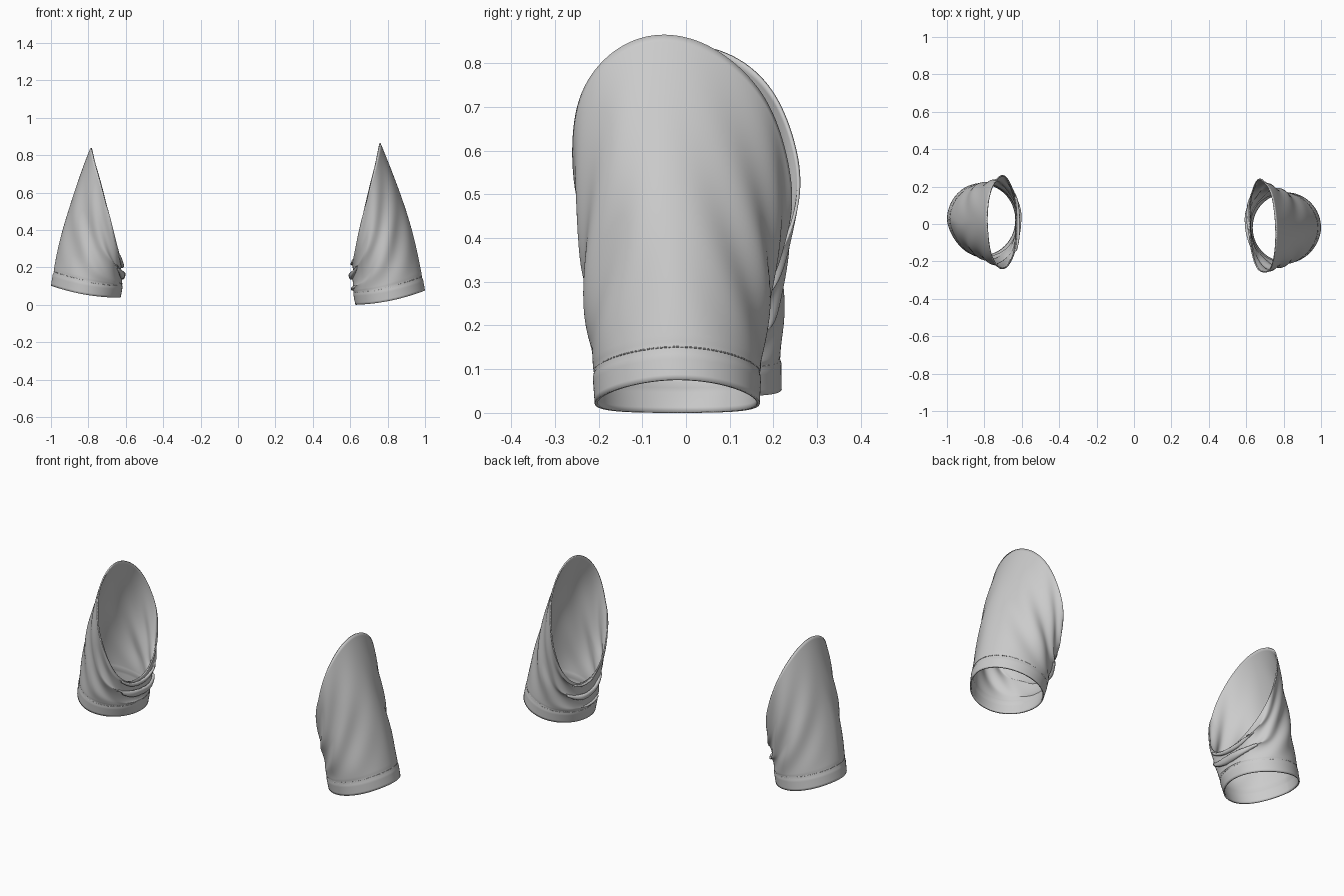
import bpy
from math import sin, cos, pi, copysign
from mathutils import Vector

if "Cube" in bpy.data.objects:
    bpy.data.objects.remove(bpy.data.objects["Cube"])

SEG, HEM, ROWS = 112, 6, 44   # around, rows in hem band, rows in body


def power(x, e):
    return copysign(abs(x) ** e, x)


def fold_offset(a, s, ph):
    """Radial, vertical cloth displacement at angle a, height fraction s."""
    under = ((1 - cos(a)) / 2) ** 3          # 1 at the underarm, 0 outside
    fade = sin(pi * min(s * 1.1, 1)) if s < 0.5 else 1 - 0.7 * (s - 0.5) * 2
    r = 0.004 * fade * sin(4 * a + 4 * s + ph)
    # diagonal pull lines running from the underarm to the shoulder
    side = abs(sin(a)) ** 1.5
    d = abs((a + pi) % (2 * pi) - pi)
    r += 0.007 * fade * side * sin(6 * d + 15 * s + ph)
    # bunched creases under the arm
    r += 0.008 * under * fade * sin(5 * pi * s + 1.5 * sin(a) + ph)
    z = 0.026 * under * fade * sin(5 * pi * s + 1.2 + 1.5 * sin(a) + ph)
    return r, z


def make_sleeve(name, side, p):
    rings = [[] for _ in range(HEM + ROWS + 1)]
    for i in range(SEG):
        a = 2 * pi * i / SEG
        c, s = cos(a), sin(a)
        # cuff: slightly pointed outside; armhole: boxy at the inner front
        cs = power(s, p["point"]) if c > 0 and s < 0 else s
        box = 0.85 if c < 0 and s < 0 else 1
        p0 = Vector((p["hem_x"] + p["hem_rx"] * c, p["hem_y"] + p["hem_ry"] * cs,
                     p["hem_z"] + p["hem_tilt"] * c + 0.008 * cos(2 * a)))
        p2 = Vector((p["arm_x"] + p["arm_rx"] * power(c, box),
                     p["arm_y"] + p["arm_ry"] * power(s, box) + p["arm_skew"] * c,
                     p["arm_z"] + p["arm_rz"] * c))
        bulge = 0.05 * c if c > 0 else 0.02 * c
        p1 = (p0 + p2) / 2 + Vector((bulge, (-0.028 if s > 0 else -0.008) * s, 0))
        vg = 0.072 / (2 * (p1 - p0).length)
        for j, ring in enumerate(rings):
            if j <= HEM:
                v, f = vg * j / HEM, 0
            else:
                f = (j - HEM) / ROWS
                v = vg + (1 - vg) * f
            q = p0 * (1 - v) ** 2 + p1 * 2 * v * (1 - v) + p2 * v * v
            r, dz = fold_offset(a, f, p["phase"])
            if j < HEM:
                r = 0.002
            elif j == HEM:
                r = -0.002
            q += Vector((c * r, s * r, dz))
            q.x *= side
            ring.append(q)

    # cloth tube
    verts = [q for ring in rings for q in ring]
    faces = []
    for j in range(len(rings) - 1):
        for i in range(SEG):
            k = (i + 1) % SEG
            f = [j * SEG + i, j * SEG + k, (j + 1) * SEG + k, (j + 1) * SEG + i]
            faces.append(f if side > 0 else f[::-1])
    me = bpy.data.meshes.new(name)
    me.from_pydata(verts, [], faces)
    me.shade_smooth()
    ob = bpy.data.objects.new(name, me)
    bpy.context.collection.objects.link(ob)
    sol = ob.modifiers.new("cloth_thickness", 'SOLIDIFY')
    sol.thickness = 0.007
    sol.offset = -1

    # twin rows of hem stitches
    cu = bpy.data.curves.new(name + "_stitches", 'CURVE')
    cu.dimensions = '3D'
    cu.bevel_depth = 0.0016
    cu.bevel_resolution = 0
    cu.use_fill_caps = True
    ring = rings[HEM]
    for dz in (-0.004, 0.004):
        for i in range(SEG):
            q, n = ring[i], ring[(i + 1) % SEG]
            sp = cu.splines.new('POLY')
            sp.points.add(1)
            for pt, co in zip(sp.points, (q, q.lerp(n, 0.65))):
                pt.co = (co.x, co.y, co.z + dz, 1)
    st = bpy.data.objects.new(name + "_stitches", cu)
    bpy.context.collection.objects.link(st)


# right and left sleeves, hanging slightly differently
make_sleeve("right_sleeve", 1, dict(
    hem_x=0.814, hem_rx=0.184, hem_y=-0.02, hem_ry=0.187, hem_z=0.030, hem_tilt=0.038,
    arm_x=0.688, arm_rx=0.075, arm_y=-0.010, arm_ry=0.25, arm_skew=-0.04,
    arm_z=0.55, arm_rz=0.315, phase=0.4, point=1.1))
make_sleeve("left_sleeve", -1, dict(
    hem_x=0.814, hem_rx=0.184, hem_y=0.022, hem_ry=0.195, hem_z=0.062, hem_tilt=0.032,
    arm_x=0.706, arm_rx=0.083, arm_y=0.01, arm_ry=0.25, arm_skew=0.0,
    arm_z=0.535, arm_rz=0.305, phase=1.9, point=1.35))
